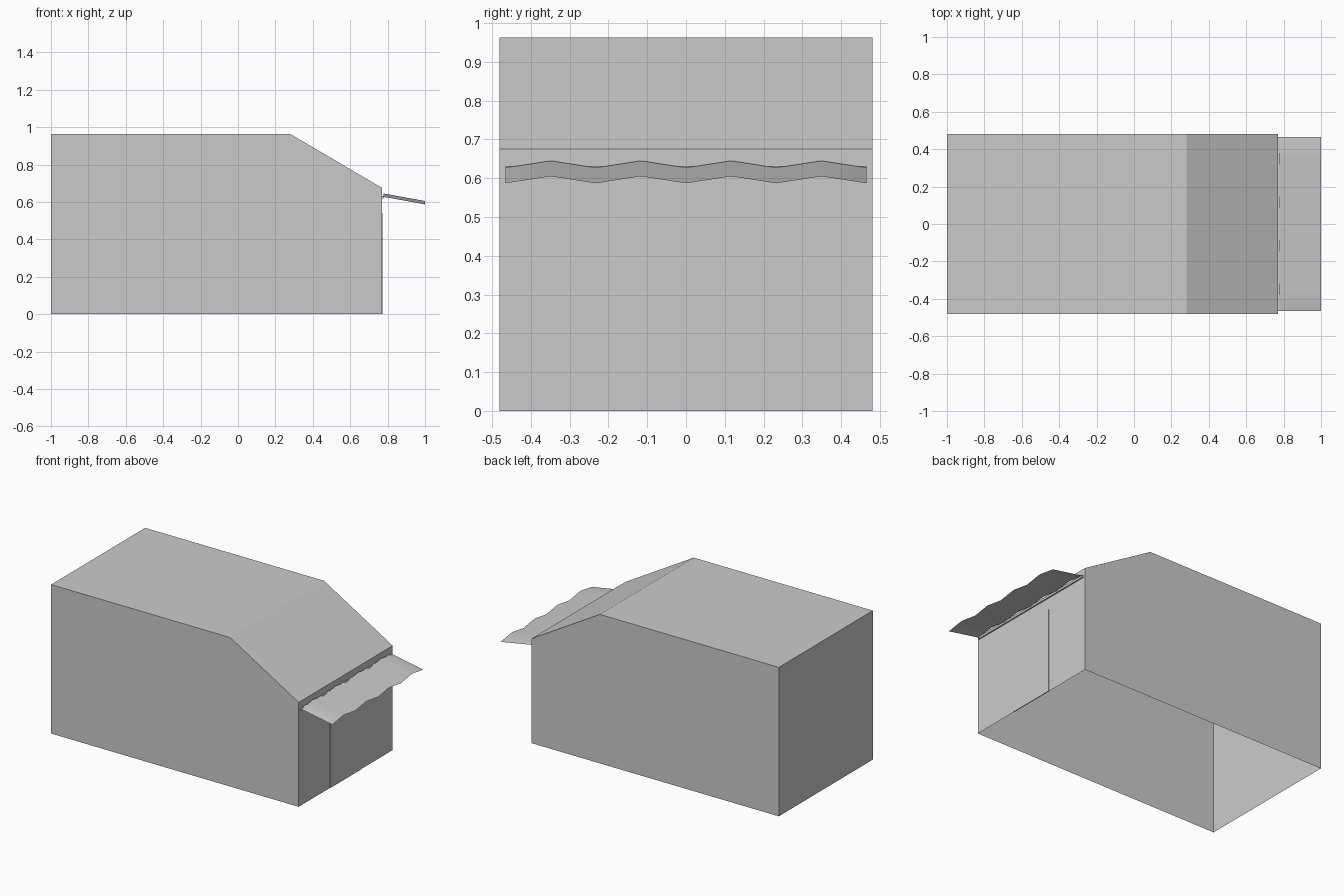
import bpy, bmesh

if "Cube" in bpy.data.objects:
    bpy.data.objects.remove(bpy.data.objects["Cube"])


def make_object(name, verts, faces, smooth=False, recalc=True):
    mesh = bpy.data.meshes.new(name)
    mesh.from_pydata(verts, [], faces)
    bm = bmesh.new()
    bm.from_mesh(mesh)
    if recalc:
        bmesh.ops.recalc_face_normals(bm, faces=bm.faces)
    for f in bm.faces:
        f.smooth = smooth
    bm.to_mesh(mesh)
    bm.free()
    obj = bpy.data.objects.new(name, mesh)
    bpy.context.collection.objects.link(obj)
    return obj


def make_box(name, x, y, z):
    verts = [(a, b, c) for a in x for b in y for c in z]
    faces = [(0, 1, 3, 2), (4, 6, 7, 5), (0, 4, 5, 1),
             (2, 3, 7, 6), (0, 2, 6, 4), (1, 5, 7, 3)]
    return make_object(name, verts, faces)


# Building shell: side profile swept across the width, open underneath
profile = [(-1, 0), (-1, 0.963), (0.28, 0.963), (0.77, 0.675), (0.77, 0)]
n = len(profile)
half_width = 0.48
shell_verts = [(x, y, z) for y in (-half_width, half_width) for x, z in profile]
shell_faces = [tuple(range(n)), tuple(range(2 * n - 1, n - 1, -1))]
shell_faces += [(i, i + n, i + n + 1, i + 1) for i in range(n - 1)]
make_object("building_shell", shell_verts, shell_faces)

# Door panel, slightly proud of the end wall
make_box("door", (0.768, 0.773), (-0.158, 0.158), (0, 0.54))

# Mounting rail that holds the awning
make_box("awning_rail", (0.768, 0.779), (-0.465, 0.465), (0.618, 0.632))

# Corrugated awning: a single zigzag sheet sloping away from the wall
folds = 8
awning_verts = []
for i in range(folds + 1):
    y = -0.465 + 0.93 * i / folds
    ridge = 0.018 * (i % 2)
    awning_verts += [(0.779, y, 0.627 + ridge), (1.0, y, 0.587 + ridge)]
awning_faces = [(2 * i, 2 * i + 1, 2 * i + 3, 2 * i + 2) for i in range(folds)]
make_object("awning", awning_verts, awning_faces, smooth=True, recalc=False)
